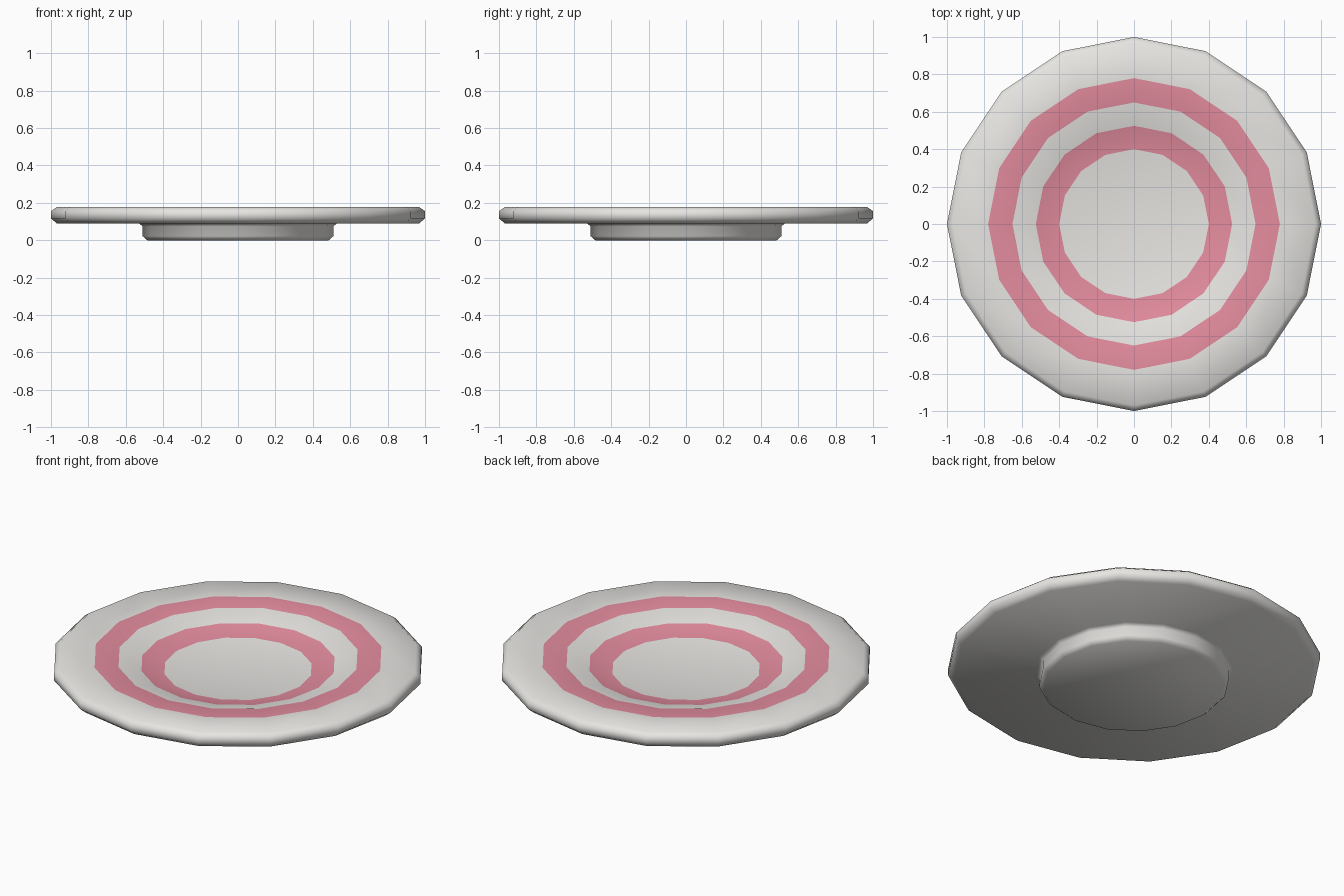
import bpy, bmesh, math

if "Cube" in bpy.data.objects:
    bpy.data.objects.remove(bpy.data.objects["Cube"])

SIDES = 16

def material(name, rgb):
    m = bpy.data.materials.new(name)
    m.diffuse_color = (*rgb, 1.0)
    m.use_nodes = True
    m.node_tree.nodes["Principled BSDF"].inputs["Base Color"].default_value = m.diffuse_color
    return m

glaze = material("off white glaze", (0.80, 0.79, 0.765))
pink = material("pink stripe", (0.78, 0.265, 0.345))

# Profile from the foot centre, around the rim, to the well: (radius, z, stripe after this point)
profile = [
    (0.485, 0.0, 0), (0.51, 0.022, 0), (0.51, 0.075, 0), (0.53, 0.091, 0),   # foot
    (0.97, 0.091, 0), (1.0, 0.117, 0), (1.0, 0.155, 0), (0.97, 0.177, 0),    # rim
    (0.78, 0.175, 1), (0.65, 0.168, 0), (0.525, 0.134, 1), (0.40, 0.106, 0), # striped top
]

bm = bmesh.new()
rings = [[bm.verts.new((r * math.cos(2 * math.pi * i / SIDES),
                        r * math.sin(2 * math.pi * i / SIDES), z))
          for i in range(SIDES)] for r, z, _ in profile]
for k in range(len(rings) - 1):
    a, b = rings[k], rings[k + 1]
    for i in range(SIDES):
        j = (i + 1) % SIDES
        bm.faces.new((a[i], a[j], b[j], b[i])).material_index = profile[k][2]
bm.faces.new(rings[0][::-1])   # foot underside
bm.faces.new(rings[-1])        # well floor
bmesh.ops.recalc_face_normals(bm, faces=bm.faces)

mesh = bpy.data.meshes.new("plate")
bm.to_mesh(mesh)
bm.free()
mesh.materials.append(glaze)
mesh.materials.append(pink)
plate = bpy.data.objects.new("plate", mesh)
bpy.context.collection.objects.link(plate)
bpy.context.view_layer.objects.active = plate
plate.select_set(True)
bpy.ops.object.shade_smooth_by_angle(angle=math.radians(60))
